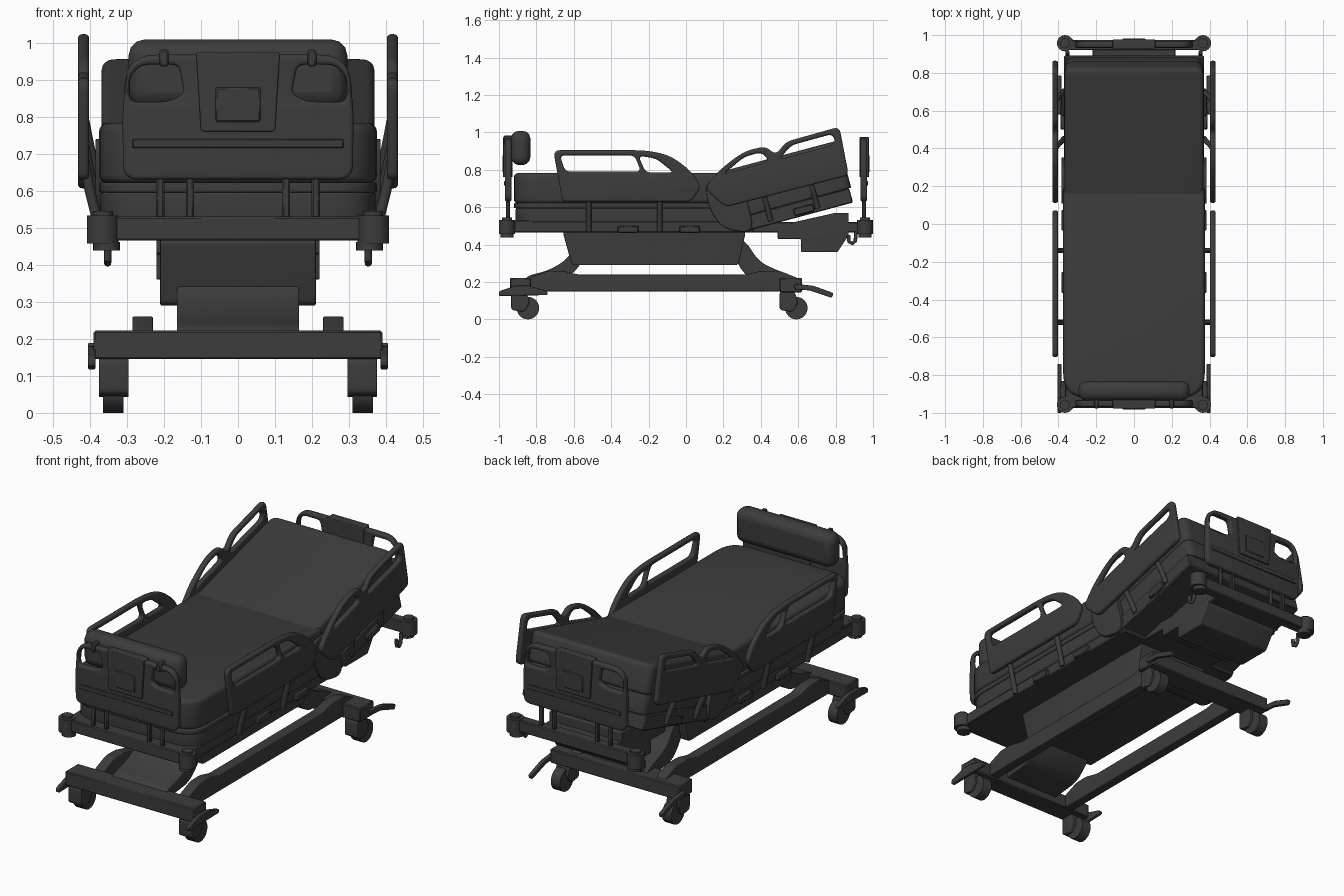
import bpy, bmesh, math
from mathutils import Matrix, Vector

if "Cube" in bpy.data.objects:
    bpy.data.objects.remove(bpy.data.objects["Cube"])

MAT = bpy.data.materials.new("dark_grey")
MAT.diffuse_color = (0.045, 0.045, 0.045, 1)
MAT.use_nodes = True
MAT.node_tree.nodes["Principled BSDF"].inputs["Base Color"].default_value = MAT.diffuse_color
# local (u, v, w) -> world axes for each drawing plane
PLANES = {"yz": Matrix(((0, 0, 1, 0), (1, 0, 0, 0), (0, 1, 0, 0), (0, 0, 0, 1))),
          "xz": Matrix(((1, 0, 0, 0), (0, 0, -1, 0), (0, 1, 0, 0), (0, 0, 0, 1))),
          "xy": Matrix.Identity(4)}
PIVOT = Vector((0, 0.18, 0.62))
TILT = Matrix.Translation(PIVOT) @ Matrix.Rotation(math.radians(15), 4, "X") @ Matrix.Translation(-PIVOT)


def finish(name, me, mirror=False, tilt=False, bevel=0):
    if tilt:
        me.transform(TILT)
    ob = bpy.data.objects.new(name, me)
    bpy.context.collection.objects.link(ob)
    me.materials.clear()
    me.materials.append(MAT)
    if bevel:
        m = ob.modifiers.new("bevel", "BEVEL")
        m.width, m.segments = bevel, 3 if bevel > 0.01 else 1
    if mirror:
        ob.modifiers.new("mirror", "MIRROR")
    bpy.ops.object.select_all(action="DESELECT")
    ob.select_set(True)
    bpy.context.view_layer.objects.active = ob
    bpy.ops.object.shade_smooth_by_angle(angle=math.radians(35))
    return ob


def box(name, x, y, z, bevel=0.005, **kw):
    bm = bmesh.new()
    size = [b - a for a, b in (x, y, z)]
    mid = [(a + b) / 2 for a, b in (x, y, z)]
    bmesh.ops.create_cube(bm, size=1, matrix=Matrix.Translation(mid) @ Matrix.Diagonal((*size, 1)))
    me = bpy.data.meshes.new(name)
    bm.to_mesh(me)
    return finish(name, me, bevel=bevel, **kw)


def cyl(name, c, r, h, axis="Z", bevel=0.004, **kw):
    bm = bmesh.new()
    rot = {"X": Matrix.Rotation(math.pi / 2, 4, "Y"), "Z": Matrix.Identity(4)}[axis]
    bmesh.ops.create_cone(bm, cap_ends=True, segments=24, radius1=r, radius2=r, depth=h,
                          matrix=Matrix.Translation(c) @ rot)
    me = bpy.data.meshes.new(name)
    bm.to_mesh(me)
    return finish(name, me, bevel=0, **kw)


def rounded(pts, r):
    """Fillet each corner; a point may carry its own radius as third value."""
    out, n = [], len(pts)
    for i, p in enumerate(pts):
        rad = p[2] if len(p) > 2 else r
        c = Vector(p[:2])
        a, b = Vector(pts[i - 1][:2]) - c, Vector(pts[(i + 1) % n][:2]) - c
        p0 = c + a.normalized() * min(rad, a.length * 0.45)
        p1 = c + b.normalized() * min(rad, b.length * 0.45)
        for k in range(7):
            t = k / 6
            out.append(p0 * (1 - t) ** 2 + c * 2 * t * (1 - t) + p1 * t * t)
    return out


def from_curve(name, cu):
    ob = bpy.data.objects.new(name, cu)
    bpy.context.collection.objects.link(ob)
    me = bpy.data.meshes.new_from_object(ob.evaluated_get(bpy.context.evaluated_depsgraph_get()))
    bpy.data.objects.remove(ob)
    bm = bmesh.new()
    bm.from_mesh(me)
    bmesh.ops.remove_doubles(bm, verts=bm.verts, dist=1e-5)
    bmesh.ops.recalc_face_normals(bm, faces=bm.faces)
    bm.to_mesh(me)
    return me


def prism(name, plane, pts, lo, hi, holes=(), r=0.02, edge=0.004, **kw):
    cu = bpy.data.curves.new(name, "CURVE")
    cu.dimensions, cu.fill_mode = "2D", "BOTH"
    cu.extrude, cu.bevel_depth = (hi - lo) / 2 - edge, edge
    cu.offset, cu.bevel_resolution = -edge, 3
    for loop in (pts, *holes):
        loop = rounded(loop, r)
        sp = cu.splines.new("POLY")
        sp.points.add(len(loop) - 1)
        for q, p in zip(sp.points, loop):
            q.co = (p.x, p.y, 0, 1)
        sp.use_cyclic_u = True
    me = from_curve(name, cu)
    mid = (lo + hi) / 2 * (-1 if plane == "xz" else 1)
    me.transform(PLANES[plane] @ Matrix.Translation((0, 0, mid)))
    bm = bmesh.new()
    bm.from_mesh(me)
    bmesh.ops.recalc_face_normals(bm, faces=bm.faces)
    bm.to_mesh(me)
    return finish(name, me, **kw)


def tube(name, pts, r, **kw):
    cu = bpy.data.curves.new(name, "CURVE")
    cu.dimensions, cu.bevel_depth, cu.use_fill_caps = "3D", r, True
    sp = cu.splines.new("POLY")
    sp.points.add(len(pts) - 1)
    for q, p in zip(sp.points, pts):
        q.co = (*p, 1)
    return finish(name, from_curve(name, cu), **kw)


# Wheeled base
for end, y0, y1 in (("front", -0.94, -0.83), ("rear", 0.50, 0.62)):
    box(end + "_base_crossbar", (-0.39, 0.39), (y0, y1), (0.145, 0.222))
    cy = y1 - 0.015 if end == "front" else y1 - 0.03
    prism(end + "_caster_fork", "yz", [(cy - 0.09, 0.15), (cy - 0.09, 0.05), (cy - 0.02, 0.04),
          (cy + 0.01, 0.09), (cy - 0.01, 0.15)], 0.295, 0.375, mirror=True)
    cyl(end + "_caster_wheel", (0.337, cy, 0.06), 0.06, 0.055, "X", mirror=True)
prism("base_side_rail", "yz", [(-0.84, 0.15), (-0.84, 0.22), (-0.74, 0.26), (-0.66, 0.26), (-0.58, 0.24),
      (0.32, 0.24), (0.40, 0.26), (0.50, 0.26), (0.60, 0.22), (0.60, 0.15)], 0.23, 0.285, mirror=True)
prism("front_brake_pedal", "yz", [(-1.0, 0.125), (-1.0, 0.15), (-0.91, 0.18), (-0.84, 0.18), (-0.74, 0.15),
      (-0.74, 0.13)], 0.385, 0.405, r=0.01, mirror=True)
prism("rear_brake_pedal", "yz", [(0.58, 0.16), (0.58, 0.19), (0.68, 0.18), (0.79, 0.14), (0.78, 0.115),
      (0.66, 0.155)], 0.385, 0.405, r=0.01, mirror=True)

# Lifting legs and their cover
prism("front_lift_leg", "yz", [(-0.86, 0.18), (-0.86, 0.23), (-0.74, 0.26), (-0.65, 0.31), (-0.58, 0.395),
      (-0.50, 0.395), (-0.58, 0.27), (-0.66, 0.2)], -0.165, 0.165, r=0.05)
prism("rear_lift_leg", "yz", [(0.58, 0.18), (0.58, 0.23), (0.48, 0.265), (0.39, 0.31), (0.31, 0.43),
      (0.22, 0.42), (0.29, 0.27), (0.36, 0.2)], -0.165, 0.165, r=0.05)
prism("lift_cover", "yz", [(-0.66, 0.47), (-0.61, 0.29), (0.28, 0.29), (0.32, 0.47)], -0.21, 0.21)

# Deck frame, end bars and corner bumpers
box("deck_frame", (-0.365, 0.365), (-0.93, 0.36), (0.465, 0.53))
box("deck_spine", (-0.22, 0.22), (0.34, 0.93), (0.465, 0.52))
prism("control_housing", "yz", [(0.49, 0.5), (0.49, 0.43), (0.615, 0.43), (0.615, 0.36), (0.81, 0.36),
      (0.87, 0.45), (0.87, 0.57), (0.80, 0.57)], -0.22, 0.22, r=0.008)
for end, s in (("foot", -1), ("head", 1)):
    box(end + "_end_bar", (-0.365, 0.365), sorted((s * 0.92, s * 0.975)), (0.465, 0.53))
    cyl(end + "_bumper", (0.365, s * 0.957, 0.495), 0.043, 0.075, mirror=True)
    cyl(end + "_bumper_cap", (0.365, s * 0.957, 0.505), 0.027, 0.08, mirror=True)
    cyl(end + "_bumper_foot", (0.355, s * 0.957, 0.45), 0.036, 0.024, mirror=True)
    # End board with grip holes, post, control panel and screen
    b = sorted((s * 0.933, s * 0.968))
    grip = [(0.16, 0.94), (0.26, 0.94), (0.292, 0.91), (0.292, 0.84), (0.19, 0.84), (0.145, 0.86)]
    prism(end + "_board", "xz", [(-0.31, 0.63, 0.04), (0.31, 0.63, 0.04), (0.312, 0.8), (0.30, 0.967, 0.08),
          (-0.30, 0.967, 0.08), (-0.312, 0.8)], *b, holes=[grip, [(-x, z) for x, z in grip]], edge=0.01)
    prism(end + "_board_panel", "xz", [(-0.1, 0.76), (0.1, 0.76), (0.113, 0.975), (-0.113, 0.975)],
          *sorted((s * 0.928, s * 0.978)), r=0.008)
    box(end + "_board_screen", (-0.062, 0.062), sorted((s * 0.95, s * 0.982)), (0.785, 0.88))
    box(end + "_board_strip", (-0.285, 0.285), sorted((s * 0.95, s * 0.973)), (0.715, 0.74), 0.003)
    for x in (0.13, 0.21):
        box(end + "_board_post", (x - 0.011, x + 0.011), sorted((s * 0.942, s * 0.962)), (0.5, 0.66), mirror=True)
tube("drain_bag_hook", [(0.352, 0.91, 0.47), (0.352, 0.905, 0.42), (0.352, 0.89, 0.405), (0.352, 0.872, 0.415),
     (0.352, 0.868, 0.45)], 0.01, mirror=True)

# Foot half of the mattress and its pan
FOOT = [(-0.375, -0.92, 0.13), (0.375, -0.92, 0.13), (0.375, 0.19, 0.01), (-0.375, 0.19, 0.01)]
prism("foot_mattress", "xy", FOOT, 0.62, 0.782, edge=0.022)
prism("foot_pan", "xy", [(x * 0.99, y * 0.99, q) for x, y, q in FOOT], 0.52, 0.595, edge=0.006)
prism("foot_pan_rim", "xy", FOOT, 0.595, 0.622, edge=0.006)

# Raised head half
HEAD = [(-0.368, 0.185, 0.01), (0.368, 0.185, 0.01), (0.368, 0.89, 0.05), (-0.368, 0.89, 0.05)]
prism("head_mattress", "xy", HEAD, 0.62, 0.782, edge=0.022, tilt=True)
prism("head_pan", "xy", [(x * 0.98, y * 0.99, q) for x, y, q in HEAD], 0.52, 0.625, edge=0.006, tilt=True)
box("head_frame", (-0.37, 0.37), (0.25, 0.87), (0.44, 0.52), tilt=True)
prism("hinge_shroud", "yz", [(0.10, 0.74), (0.12, 0.6), (0.19, 0.49), (0.32, 0.462), (0.36, 0.50), (0.30, 0.74)],
      0.35, 0.385, r=0.06, mirror=True)

# Side rails
prism("foot_side_rail", "yz", [(-0.66, 0.63, 0.02), (-0.71, 0.905, 0.04), (-0.21, 0.905, 0.1), (-0.08, 0.875, 0.08),
      (0.03, 0.79, 0.06), (0.08, 0.71), (0.03, 0.63)], 0.402, 0.432, r=0.03, edge=0.011, mirror=True,
      holes=[[(-0.645, 0.79), (-0.675, 0.877), (-0.275, 0.877), (-0.24, 0.79)],
             [(-0.215, 0.785), (-0.255, 0.875), (-0.16, 0.86), (-0.065, 0.785)]])
prism("head_side_rail", "yz", [(0.21, 0.60), (0.10, 0.70), (0.18, 0.80, 0.06), (0.31, 0.90, 0.08), (0.425, 0.925),
      (0.48, 0.88), (0.535, 0.95), (0.82, 1.03), (0.87, 0.77)], 0.402, 0.432, r=0.035, edge=0.011, mirror=True,
      holes=[[(0.20, 0.775), (0.31, 0.868), (0.405, 0.895), (0.445, 0.845)],
             [(0.50, 0.855), (0.56, 0.93), (0.785, 0.992), (0.80, 0.935)]])

# Rail arms, release handles and deck side details
for y in (-0.52, -0.14):
    tube("foot_rail_arm", [(0.37, y, 0.47), (0.385, y, 0.54), (0.40, y, 0.6), (0.415, y, 0.68)], 0.014, mirror=True)
for y in (0.42, 0.68):
    tube("head_rail_arm", [(0.37, y, 0.46), (0.385, y, 0.53), (0.40, y, 0.58), (0.415, y, 0.66)], 0.014,
         mirror=True, tilt=True)
for y in (-0.31, 0.02):
    box("release_handle", (0.355, 0.385), (y - 0.055, y + 0.055), (0.463, 0.5), mirror=True)
box("head_release_handle", (0.36, 0.385), (0.55, 0.66), (0.45, 0.49), mirror=True, tilt=True)

# Bolster hung on the foot board by straps
box("foot_bolster", (-0.295, 0.295), (-0.935, -0.832), (0.825, 1.008), bevel=0.042)
box("bolster_strap", (0.187, 0.212), (-0.976, -0.90), (0.935, 0.982), mirror=True)
